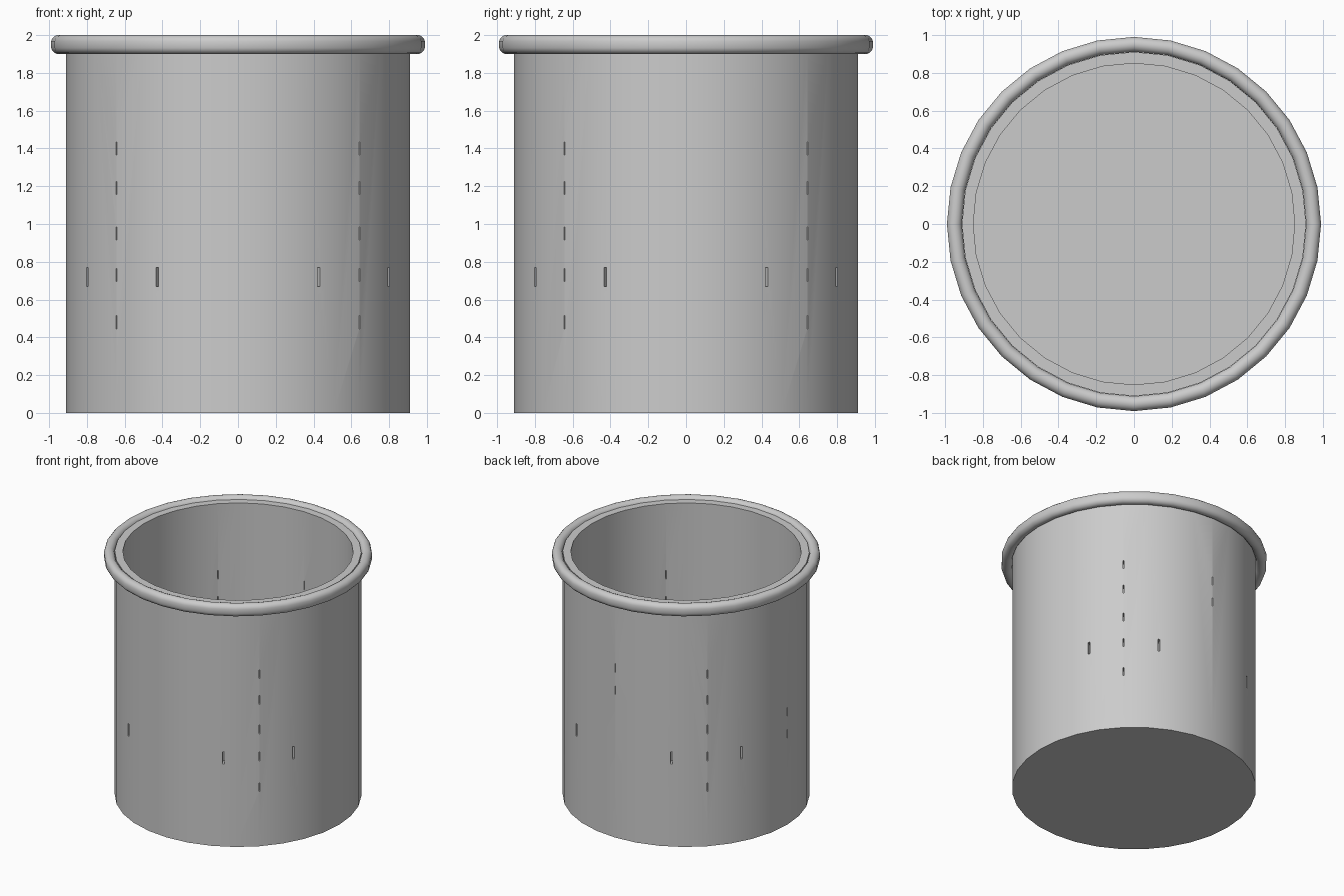
import bpy, bmesh
from math import sin, cos, pi, radians
from mathutils import Matrix

if "Cube" in bpy.data.objects:
    bpy.data.objects.remove(bpy.data.objects["Cube"])

SIDES = 32


def lathe(name, profile, closed=False):
    """Revolve (radius, z) points around the z axis; radius 0 makes a pole."""
    bm = bmesh.new()
    rings = []
    for r, z in profile:
        if r == 0:
            rings.append([bm.verts.new((0, 0, z))] * SIDES)
        else:
            rings.append([bm.verts.new((r * cos(2 * pi * i / SIDES), r * sin(2 * pi * i / SIDES), z))
                          for i in range(SIDES)])
    pairs = list(zip(rings, rings[1:]))
    if closed:
        pairs.append((rings[-1], rings[0]))
    for a, b in pairs:
        for i in range(SIDES):
            j = (i + 1) % SIDES
            bm.faces.new(dict.fromkeys((a[i], a[j], b[j], b[i])))
    bmesh.ops.recalc_face_normals(bm, faces=bm.faces)
    return finish(name, bm)


def finish(name, bm):
    me = bpy.data.meshes.new(name)
    bm.to_mesh(me)
    bm.free()
    ob = bpy.data.objects.new(name, me)
    bpy.context.collection.objects.link(ob)
    return ob


def smooth(ob):
    bpy.ops.object.select_all(action='DESELECT')
    ob.select_set(True)
    bpy.context.view_layer.objects.active = ob
    bpy.ops.object.shade_smooth_by_angle(angle=radians(30))


# Hollow pot with floor and thick wall
pot = lathe("pot_body", [(0, 0), (0.91, 0), (0.91, 1.98), (0.85, 1.98), (0.85, 0.06), (0, 0.06)])

# Rounded rim band around the mouth
rim_profile = [(0.95 + 0.04 * cos(a), 1.95 + (0.01 if sin(a) > 0 else -0.01) + 0.04 * sin(a))
               for a in [pi * (k + 0.5) / 8 for k in range(16)]]
rim_profile = [(r, 1.95 + (z - 1.95) * 0.05 / 0.0492) for r, z in rim_profile]
rim = lathe("rolled_rim", rim_profile, closed=True)

# Fine vertical slits through the wall: (azimuth, height, width)
slits = [(q + d, 0.72, 0.016) for q in (0, 90, 180, 270) for d in (28.2, 61.8)]
slits += [(q, z, 0.006) for q in (45, 135, 225, 315) for z in (0.48, 0.73, 0.95, 1.19, 1.40)]
slits += [(90, z, 0.006) for z in (1.20, 1.38)]
slits += [(180, z, 0.006) for z in (0.74, 0.92)]
bm = bmesh.new()
for az, z, w in slits:
    h = 0.10 if w > 0.01 else 0.07
    m = (Matrix.Rotation(radians(az), 4, 'Z') @ Matrix.Translation((0.88, 0, z))
         @ Matrix.Diagonal((0.2, w, h, 1)))
    bmesh.ops.create_cube(bm, size=1, matrix=m)
cutter = finish("slit_cutter", bm)
cutter.hide_render = True

mod = pot.modifiers.new("slits", 'BOOLEAN')
mod.operation = 'DIFFERENCE'
mod.solver = 'EXACT'
mod.object = cutter
bpy.context.view_layer.objects.active = pot
bpy.ops.object.modifier_apply(modifier=mod.name)
bpy.data.objects.remove(cutter)

smooth(pot)
smooth(rim)
